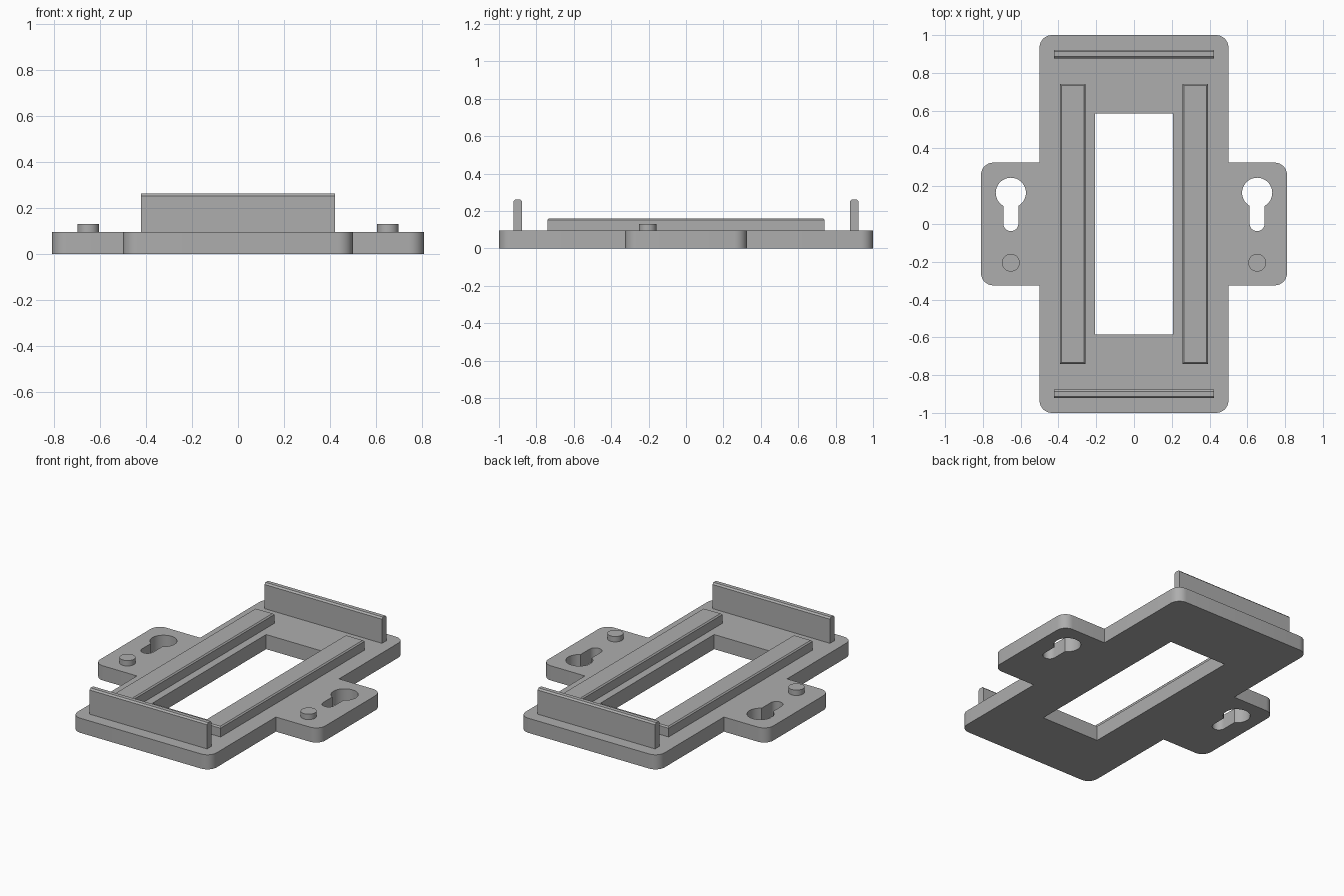
import bpy, bmesh, math
from mathutils import Vector

if "Cube" in bpy.data.objects:
    bpy.data.objects.remove(bpy.data.objects["Cube"])

T = 0.095  # plate thickness
grey = bpy.data.materials.new("light grey")
grey.diffuse_color = (0.42, 0.42, 0.42, 1)
grey.use_nodes = True
grey.node_tree.nodes["Principled BSDF"].inputs["Base Color"].default_value = grey.diffuse_color


def finish(name, bm):
    bmesh.ops.recalc_face_normals(bm, faces=bm.faces[:])
    me = bpy.data.meshes.new(name)
    bm.to_mesh(me)
    bm.free()
    me.materials.append(grey)
    ob = bpy.data.objects.new(name, me)
    bpy.context.collection.objects.link(ob)
    bpy.ops.object.select_all(action='DESELECT')
    ob.select_set(True)
    bpy.context.view_layer.objects.active = ob
    bpy.ops.object.shade_smooth_by_angle(angle=math.radians(30))
    return ob


def arc(cx, cy, r, a0, a1, n):
    return [(cx + r * math.cos(math.radians(a0 + (a1 - a0) * i / n)),
             cy + r * math.sin(math.radians(a0 + (a1 - a0) * i / n))) for i in range(n + 1)]


def box(name, x0, x1, y0, y1, z0, z1, chamfer):
    bm = bmesh.new()
    bmesh.ops.create_cube(bm, size=1)
    for v in bm.verts:
        v.co = Vector(((x0 + x1) / 2 + v.co.x * (x1 - x0),
                       (y0 + y1) / 2 + v.co.y * (y1 - y0),
                       (z0 + z1) / 2 + v.co.z * (z1 - z0)))
    top = [e for e in bm.edges if all(v.co.z > z1 - 1e-4 for v in e.verts)]
    if name.endswith("wall"):  # only the long top edges are eased
        top = [e for e in top if abs(e.verts[0].co.x - e.verts[1].co.x) > 0.1]
    bmesh.ops.bevel(bm, geom=top, offset=chamfer, segments=1, affect='EDGES')
    return finish(name, bm)


# Cross-shaped plate outline, one quadrant mirrored round
R = 0.065
quarter = (arc(0.81 - R, 0.325 - R, R, 0, 90, 8) + [(0.5, 0.325)]
           + arc(0.5 - R, 1 - R, R, 0, 90, 8))
half = quarter + [(-x, y) for x, y in reversed(quarter)]
outline = half + [(-x, -y) for x, y in half]
window = [(0.207, 0.585), (-0.207, 0.585), (-0.207, -0.585), (0.207, -0.585)]


# Keyhole: round head with a narrower round-ended slot
def keyhole(cx):
    return arc(cx, 0.165, 0.08, -60, 240, 30) + arc(cx, 0.002, 0.04, 180, 360, 14)


bm = bmesh.new()
for loop in (outline, window, keyhole(0.652), keyhole(-0.652)):
    vs = [bm.verts.new((x, y, 0)) for x, y in loop]
    for a, b in zip(vs, vs[1:] + vs[:1]):
        bm.edges.new((a, b))
bmesh.ops.triangle_fill(bm, edges=bm.edges[:], use_beauty=True, normal=(0, 0, 1))
ext = bmesh.ops.extrude_face_region(bm, geom=bm.faces[:], use_keep_orig=True)
bmesh.ops.translate(bm, vec=(0, 0, T),
                    verts=[g for g in ext["geom"] if isinstance(g, bmesh.types.BMVert)])
finish("base_plate", bm)

for side, s in (("right", 1), ("left", -1)):
    # Long support rail
    xs = sorted((s * 0.257, s * 0.393))
    box(side + "_rail", *xs, -0.74, 0.74, T - 0.01, 0.16, 0.008)
    # Locating peg
    bm = bmesh.new()
    bmesh.ops.create_cone(bm, cap_ends=True, segments=32, radius1=0.047, radius2=0.047,
                          depth=0.045)
    bmesh.ops.translate(bm, verts=bm.verts[:], vec=(s * 0.652, -0.205, 0.1075))
    finish(side + "_peg", bm)

# Upright end walls
for end, s in (("back", 1), ("front", -1)):
    ys = sorted((s * 0.876, s * 0.922))
    box(end + "_wall", -0.423, 0.423, *ys, T - 0.01, 0.262, 0.01)
